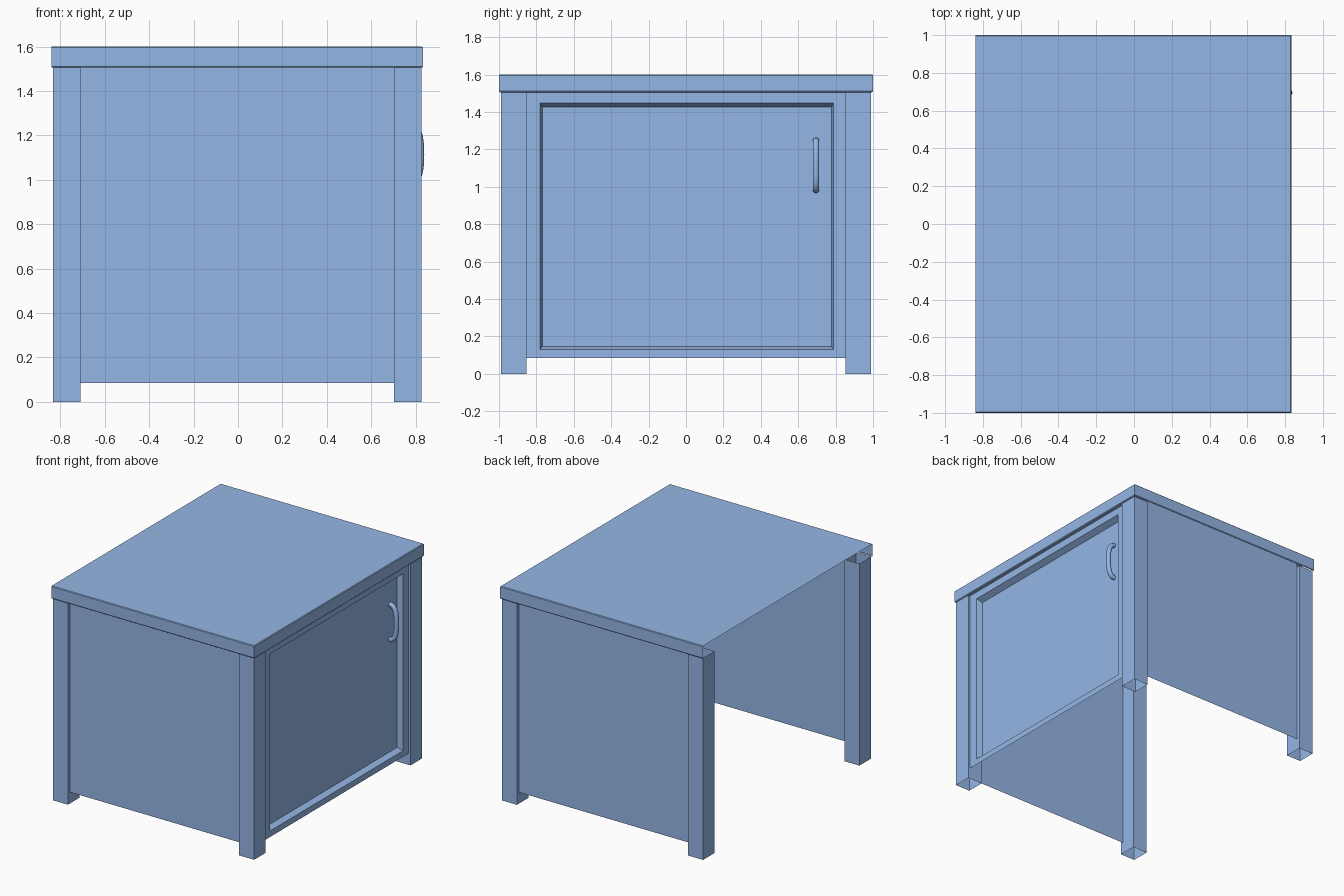
import bpy, bmesh, math

if "Cube" in bpy.data.objects:
    bpy.data.objects.remove(bpy.data.objects["Cube"])

TOP_Z, BODY_Z, PANEL_Z = 1.60, 1.505, 0.085

blue = bpy.data.materials.new("blue_paint")
blue.diffuse_color = (0.30, 0.47, 0.79, 1)
blue.use_nodes = True
blue.node_tree.nodes["Principled BSDF"].inputs["Base Color"].default_value = blue.diffuse_color


def make_object(name, verts, faces):
    mesh = bpy.data.meshes.new(name)
    mesh.from_pydata(verts, [], faces)
    mesh.materials.append(blue)
    bm = bmesh.new()
    bm.from_mesh(mesh)
    bmesh.ops.recalc_face_normals(bm, faces=bm.faces)
    bm.to_mesh(mesh)
    bm.free()
    obj = bpy.data.objects.new(name, mesh)
    bpy.context.collection.objects.link(obj)
    return obj


def square_tube(name, x0, x1, y0, y1, z0, z1):
    """Four upright walls, open at both ends."""
    ring = [(x0, y0), (x1, y0), (x1, y1), (x0, y1)]
    verts = [(x, y, z) for z in (z0, z1) for x, y in ring]
    faces = [(i, (i + 1) % 4, (i + 1) % 4 + 4, i + 4) for i in range(4)]
    return make_object(name, verts, faces)


# Tabletop: chamfered shell, open underneath and on the left side
verts, faces = [], []
for inset, z in ((0.005, 1.505), (0, 1.511), (0, 1.595), (0.005, TOP_Z)):
    xr, yr = 0.834 - inset, 1 - inset
    verts += [(-0.839, -yr, z), (xr, -yr, z), (xr, yr, z), (-0.839, yr, z)]
for r in range(3):
    for i in range(3):
        a = r * 4 + i
        faces.append((a, a + 1, a + 5, a + 4))
faces.append((12, 13, 14, 15))
make_object("tabletop", verts, faces)

# Four square hollow legs
for side, x0, x1 in (("left", -0.833, -0.71), ("right", 0.703, 0.826)):
    for end, y0, y1 in (("front", -0.99, -0.853), ("back", 0.852, 0.988)):
        square_tube(f"{end}_{side}_leg", x0, x1, y0, y1, 0, BODY_Z)

# Thin front and back panels, set back from the leg faces
for name, y in (("front_panel", -0.967), ("back_panel", 0.965)):
    make_object(name, [(-0.71, y, PANEL_Z), (0.703, y, PANEL_Z),
                       (0.703, y, 1.55), (-0.71, y, 1.55)],
                [(0, 1, 2, 3) if y < 0 else (3, 2, 1, 0)])

# Door side: flat frame stepping back into a sunken door face
rings = [(0.810, -0.853, 0.852, PANEL_Z, BODY_Z),
         (0.810, -0.780, 0.789, 0.13, 1.449),
         (0.768, -0.768, 0.777, 0.147, 1.426)]
verts = []
for x, y0, y1, z0, z1 in rings:
    verts += [(x, y0, z0), (x, y1, z0), (x, y1, z1), (x, y0, z1)]
faces = [(r * 4 + i, r * 4 + (i + 1) % 4, r * 4 + 4 + (i + 1) % 4, r * 4 + 4 + i)
         for r in range(2) for i in range(4)]
faces.append((8, 9, 10, 11))
make_object("door_panel", verts, faces)

# Curved pull handle: round tube along a bowed path
RADIUS, STEPS, SIDES = 0.0175, 16, 10
path = []
for i in range(STEPS + 1):
    t = math.pi * i / STEPS
    c, s = math.cos(t), math.sin(t)
    path.append((0.762 + 0.0595 * abs(s) ** 0.7,
                 1.115 - 0.132 * math.copysign(abs(c) ** 0.8, c)))
verts, faces = [], []
for i, (x, z) in enumerate(path):
    p, q = path[max(i - 1, 0)], path[min(i + 1, STEPS)]
    dx, dz = q[0] - p[0], q[1] - p[1]
    n = math.hypot(dx, dz)
    for k in range(SIDES):
        a = math.tau * k / SIDES
        u, v = RADIUS * math.cos(a), RADIUS * math.sin(a)
        verts.append((x + u * dz / n, 0.695 + v, z - u * dx / n))
for i in range(STEPS):
    for k in range(SIDES):
        a, b = i * SIDES + k, i * SIDES + (k + 1) % SIDES
        faces.append((a, b, b + SIDES, a + SIDES))
faces += [tuple(range(SIDES)), tuple(range(STEPS * SIDES, (STEPS + 1) * SIDES))]
handle = make_object("door_handle", verts, faces)
bpy.context.view_layer.objects.active = handle
handle.select_set(True)
bpy.ops.object.shade_smooth_by_angle(angle=math.radians(40))
